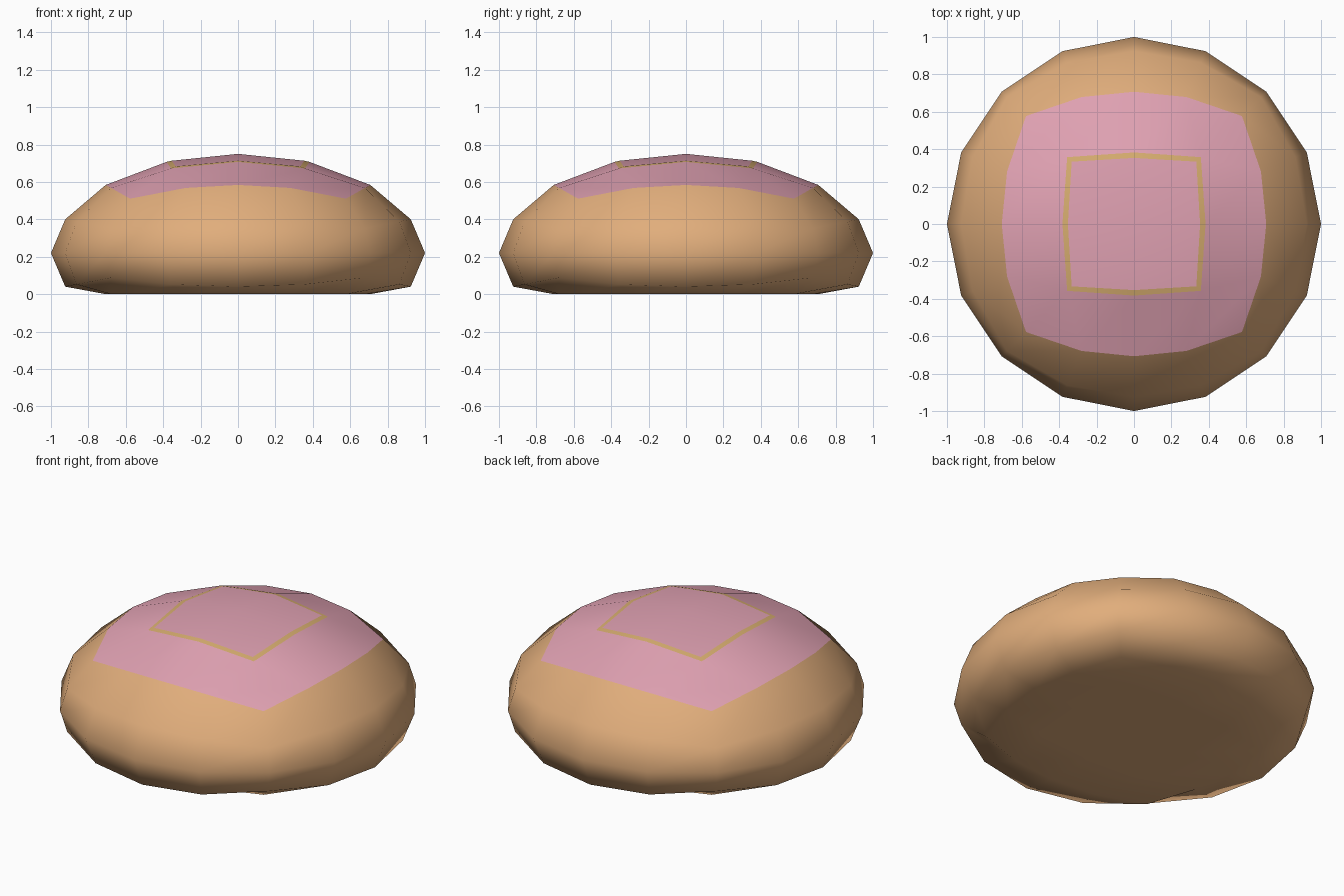
import bpy, bmesh, math
from mathutils import Matrix, Vector

if "Cube" in bpy.data.objects:
    bpy.data.objects.remove(bpy.data.objects["Cube"])

def squash(p):
    # unit sphere point -> flattened bun with a flat underside
    p = p.normalized()
    z = 0.183 + 0.567 * p.z if p.z >= 0.38 else max(0.0, 0.22 + 0.47 * p.z)
    return Vector((p.x, p.y, z))

def on_face(u, v, rot=Matrix.Identity(3)):
    # cube-face coordinates (-1..1) -> point on the rounded cube
    a = math.pi / 4
    return squash(rot @ Vector((math.tan(u * a), math.tan(v * a), 1)))

def material(name, rgb):
    m = bpy.data.materials.new(name)
    m.diffuse_color = (*rgb, 1)
    m.use_nodes = True
    m.node_tree.nodes["Principled BSDF"].inputs["Base Color"].default_value = m.diffuse_color
    return m

def make(name, quads, mat):
    bm = bmesh.new()
    for q in quads:
        bm.faces.new([bm.verts.new(p) for p in q])
    bmesh.ops.remove_doubles(bm, verts=bm.verts, dist=0.0005)
    for f in bm.faces:
        f.smooth = True
    me = bpy.data.meshes.new(name)
    bm.to_mesh(me)
    bm.free()
    me.materials.append(mat)
    ob = bpy.data.objects.new(name, me)
    bpy.context.collection.objects.link(ob)
    return ob

def patch(lines, rot=Matrix.Identity(3), keep=lambda i, j: True):
    n = len(lines) - 1
    return [[on_face(lines[a], lines[b], rot)
             for a, b in ((i, j), (i + 1, j), (i + 1, j + 1), (i, j + 1))]
            for i in range(n) for j in range(n) if keep(i, j)]

dough = material("dough", (0.75, 0.42, 0.20))
pink = material("pink_icing", (0.75, 0.36, 0.45))
gold = material("golden_trim", (0.68, 0.42, 0.16))

coarse = [-1, -0.5, 0, 0.5, 1]

# Bun: four sides and the flattened underside
tilt = Matrix.Rotation(math.pi / 2, 3, 'X')
quads = patch(coarse, Matrix.Rotation(math.pi, 3, 'X'))
for k in range(4):
    quads += patch(coarse, Matrix.Rotation(k * math.pi / 2, 3, 'Z') @ tilt)
make("bun", quads, dough)

# Icing: ring of top faces around the centre square
make("icing", patch(coarse, keep=lambda i, j: i in (0, 3) or j in (0, 3)), pink)

# Trim: thin square band around the centre
inner = 0.46
dirs = [(1, -1), (1, 0), (1, 1), (0, 1), (-1, 1), (-1, 0), (-1, -1), (0, -1)]
band = []
for k in range(8):
    a, b = dirs[k], dirs[(k + 1) % 8]
    band.append([on_face(d[0] * t, d[1] * t)
                 for d, t in ((a, 0.5), (b, 0.5), (b, inner), (a, inner))])
make("square_trim", band, gold)

# Centre square of icing
make("centre_icing", patch([-inner, 0, inner]), pink)
